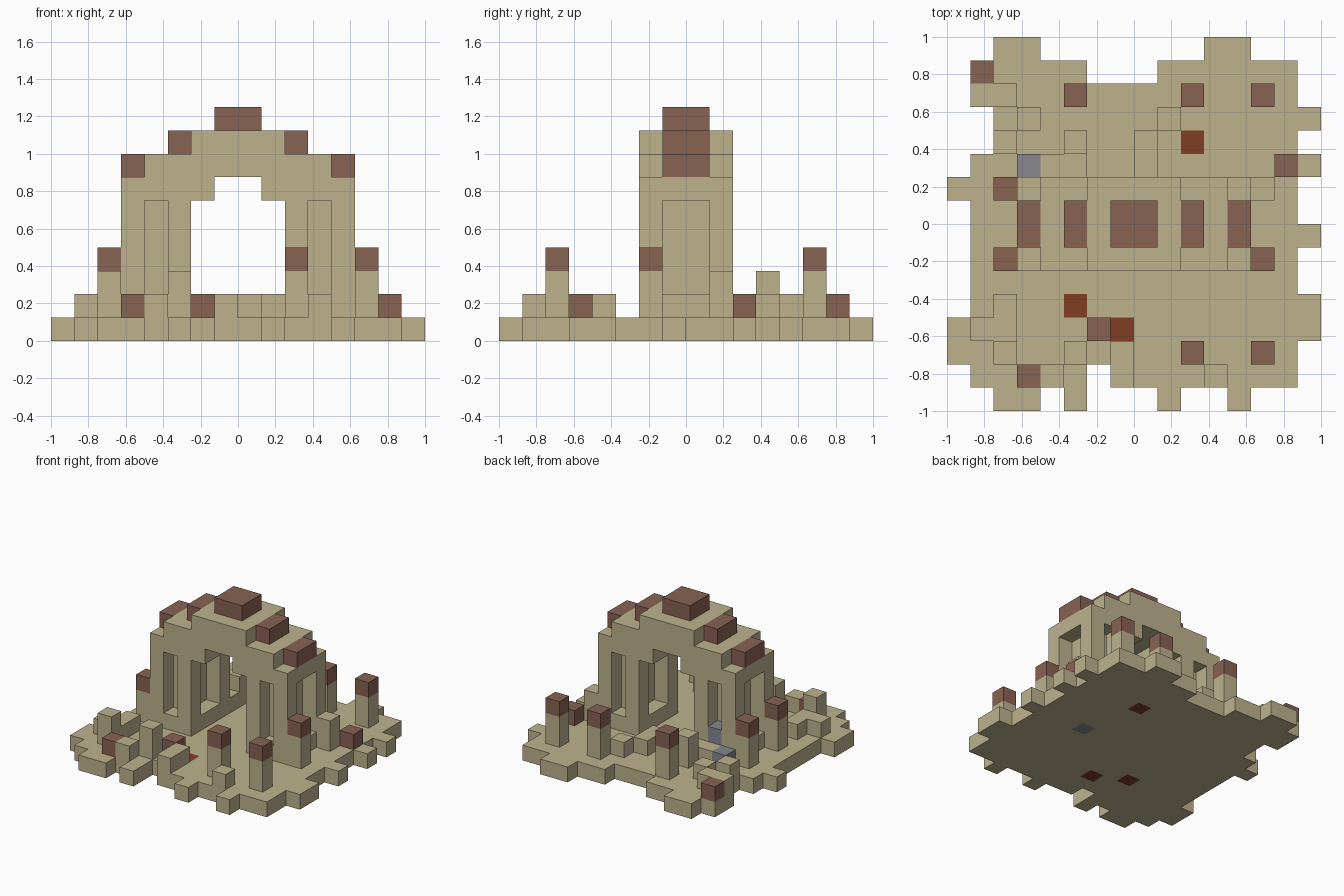
import bpy
import bmesh
from math import radians
from mathutils import Vector

CELL = 0.125  # edge length of one building block

default_cube = bpy.data.objects.get("Cube")
if default_cube:
    bpy.data.objects.remove(default_cube, do_unlink=True)


def make_material(name, rgb):
    material = bpy.data.materials.new(name)
    material.use_nodes = True
    color = (*rgb, 1.0)
    material.diffuse_color = color
    material.node_tree.nodes["Principled BSDF"].inputs["Base Color"].default_value = color
    return material


SAND = make_material("sandstone", (0.51, 0.45, 0.27))
BROWN = make_material("brown_clay", (0.25, 0.125, 0.087))
RED = make_material("rust_red", (0.22, 0.047, 0.016))
BLUE = make_material("blue_grey", (0.24, 0.25, 0.28))

SIDES = [Vector(side) for side in
         ((1, 0, 0), (-1, 0, 0), (0, 1, 0), (0, -1, 0), (0, 0, 1), (0, 0, -1))]


def box(x, y, z, width=1, depth=1, height=1):
    """Set of block cells filling a cuboid, given its lowest corner."""
    return {(i, j, k) for i in range(x, x + width)
            for j in range(y, y + depth) for k in range(z, z + height)}


def build(name, cells, material, inlays=None):
    """Join cells into one closed shell; inlays maps a material to its cells."""
    mesh = bpy.data.meshes.new(name)
    mesh.materials.append(material)
    index_of = {}
    for slot, (inlay, spots) in enumerate((inlays or {}).items(), start=1):
        mesh.materials.append(inlay)
        index_of.update({spot: slot for spot in spots})
    bm = bmesh.new()
    for cell in sorted(cells):
        center = Vector(cell) + Vector((0.5, 0.5, 0.5))
        for normal in SIDES:
            if tuple(int(c) for c in Vector(cell) + normal) in cells:
                continue
            u = Vector((normal.y, normal.z, normal.x))
            v = normal.cross(u)
            corners = [center + (normal + a * u + b * v) / 2
                       for a, b in ((1, 1), (-1, 1), (-1, -1), (1, -1))]
            face = bm.faces.new([bm.verts.new(p * CELL) for p in corners])
            face.material_index = index_of.get(cell, 0)
    bmesh.ops.remove_doubles(bm, verts=bm.verts[:], dist=0.001)
    bmesh.ops.dissolve_limit(bm, angle_limit=radians(1), verts=bm.verts[:],
                             edges=bm.edges[:], delimit={'MATERIAL'})
    bm.to_mesh(mesh)
    bm.free()
    obj = bpy.data.objects.new(name, mesh)
    bpy.context.collection.objects.link(obj)
    return obj


# Ragged ground slab: spans of x (first, last) for each row, front to back
ground_rows = [
    [(-6, -5), (-3, -3), (1, 1), (4, 4)],
    [(-7, -3), (-1, 6)],
    [(-8, 6)], [(-8, 7)], [(-7, 7)], [(-7, 6)], [(-7, 6)], [(-7, 7)],
    [(-7, 6)], [(-8, 6)], [(-7, 7)], [(-6, 6)], [(-6, 7)], [(-7, 6)],
    [(-7, -3), (1, 6)],
    [(-6, -5), (3, 4)],
]
ground = set()
for row, spans in enumerate(ground_rows):
    for first, last in spans:
        ground |= box(first, row - 8, 0, last - first + 1)
build("ground", ground, SAND, {
    RED: [(2, 3, 0), (-3, -4, 0), (-1, -5, 0)],
    BLUE: [(3, -1, 0)],
})

# Arch: two piers with a recess on every side, bridged by stepped courses
arch = set()
for left in (-5, 2):
    pier = box(left, -2, 1, 3, 4, 5)
    for y in (-2, 1):
        pier -= box(left + 1, y, 2, 1, 1, 4)
    for x in (left, left + 2):
        pier -= box(x, -1, 2, 1, 2, 4)
    arch |= pier
arch |= box(-5, -2, 6, 10, 4) - box(-1, -2, 6, 2, 4)
arch |= box(-4, -2, 7, 8, 4)
arch |= box(-2, -2, 8, 4, 4)
build("arch", arch, SAND)

# Brown blocks sitting on the arch steps
build("arch_keystone", box(-1, -1, 9, 2, 2), BROWN)
for side, lower_x, upper_x in (("right", -5, -3), ("left", 4, 2)):
    build(side + "_lower_step_block", box(lower_x, -1, 7, 1, 2), BROWN)
    build(side + "_upper_step_block", box(upper_x, -1, 8, 1, 2), BROWN)

# Capped pillars around the arch
pillars = [(-3, 5), (2, 5), (5, 5), (-6, 1), (-6, -2), (5, -2), (2, -6), (5, -6)]
for n, (x, y) in enumerate(pillars, start=1):
    build(f"pillar_{n}", box(x, y, 1, height=2), SAND)
    build(f"pillar_cap_{n}", box(x, y, 3), BROWN)

# Loose brown blocks on the ground
for n, (x, y) in enumerate([(-7, 6), (6, 2), (-2, -5), (-5, -7)], start=1):
    build(f"brown_block_{n}", box(x, y, 1), BROWN)

# Broken pillar stumps
for n, (x, y) in enumerate([(-3, 3), (5, 1), (-6, -6), (-3, -6)], start=1):
    build(f"stump_{n}", box(x, y, 1, height=2), SAND)

# Low rubble: x, y, width, depth
rubble = [
    (-7, 5, 2, 1), (-5, 4, 1, 1), (-6, 3, 1, 1), (-4, 2, 2, 1),
    (0, 2, 1, 2), (1, 4, 1, 1),
    (-6, -4, 1, 1), (-7, -5, 2, 1), (-4, -7, 1, 1), (-1, -7, 1, 2), (3, -7, 1, 1),
]
for n, (x, y, width, depth) in enumerate(rubble, start=1):
    build(f"rubble_{n}", box(x, y, 1, width, depth), SAND)

# Blue-grey blocks spilling from the back recess
build("spill_upper", box(-4, 1, 2), BLUE)
build("spill_lower", box(-5, 2, 1), BLUE)
